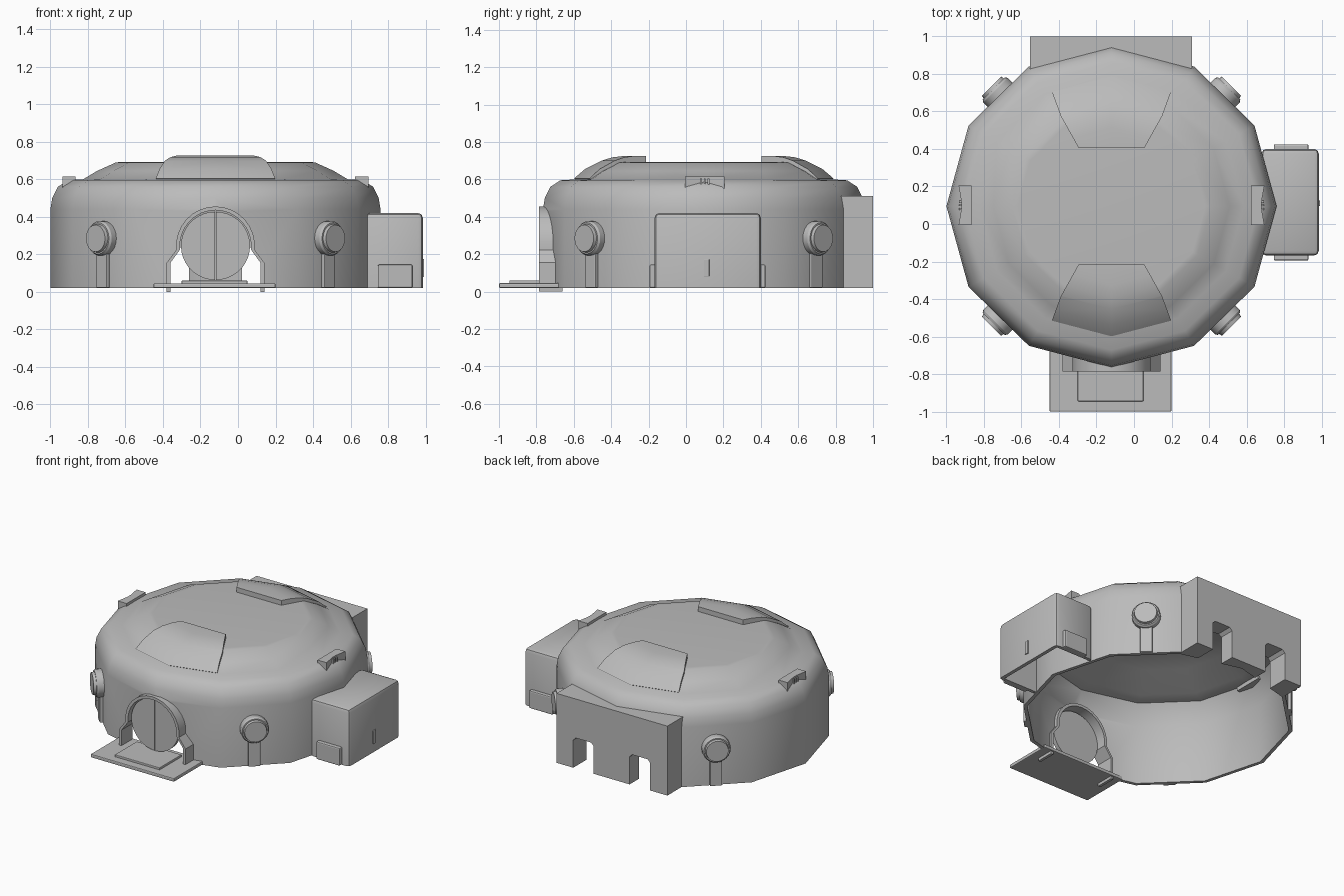
import bpy, bmesh
from math import radians, cos, sin
from mathutils import Matrix, Vector

if "Cube" in bpy.data.objects:
    bpy.data.objects.remove(bpy.data.objects["Cube"], do_unlink=True)

CX, CY = -0.12, 0.095          # centre of the round hall
SQUASH = 0.977

grey = bpy.data.materials.new("plain_grey")
grey.use_nodes = True
grey.diffuse_color = (0.5, 0.5, 0.5, 1)
grey.node_tree.nodes["Principled BSDF"].inputs["Base Color"].default_value = (0.5, 0.5, 0.5, 1)


def finish(name, bm):
    bmesh.ops.recalc_face_normals(bm, faces=bm.faces[:])
    mesh = bpy.data.meshes.new(name)
    bm.to_mesh(mesh)
    bm.free()
    mesh.materials.append(grey)
    ob = bpy.data.objects.new(name, mesh)
    bpy.context.collection.objects.link(ob)
    return ob


def select(ob):
    bpy.ops.object.select_all(action='DESELECT')
    ob.select_set(True)
    bpy.context.view_layer.objects.active = ob


def smooth(ob, angle=32):
    select(ob)
    bpy.ops.object.shade_smooth_by_angle(angle=radians(angle))


def lathe(name, profile, segs=12, matrix=None):
    """Spin an (r, z) profile around z."""
    bm = bmesh.new()
    vs = [bm.verts.new((r, 0, z)) for r, z in profile]
    es = [bm.edges.new(p) for p in zip(vs, vs[1:])]
    if profile[0][0] > 0 and profile[-1][0] > 0:
        es.append(bm.edges.new((vs[-1], vs[0])))
    bmesh.ops.spin(bm, geom=vs + es, cent=(0, 0, 0), axis=(0, 0, 1),
                   angle=radians(360), steps=segs, use_merge=True)
    bmesh.ops.remove_doubles(bm, verts=bm.verts[:], dist=1e-5)
    hall = Matrix.Translation((CX, CY, 0)) @ Matrix.Diagonal((1, SQUASH, 1, 1))
    bm.transform(matrix or hall)
    return finish(name, bm)


def prism(name, pts, a, b, axis='Y'):
    """Extrude a flat outline from a to b along an axis."""
    bm = bmesh.new()
    place = (lambda p: (p[0], a, p[1])) if axis == 'Y' else (lambda p: (p[0], p[1], a))
    face = bm.faces.new([bm.verts.new(place(p)) for p in pts])
    new = bmesh.ops.extrude_face_region(bm, geom=[face])["geom"]
    move = Vector((0, b - a, 0)) if axis == 'Y' else Vector((0, 0, b - a))
    bmesh.ops.translate(bm, vec=move, verts=[g for g in new if isinstance(g, bmesh.types.BMVert)])
    return finish(name, bm)


def box(name, lo, hi, bevel=0.0, matrix=None):
    lo, hi = Vector(lo), Vector(hi)
    bm = bmesh.new()
    bmesh.ops.create_cube(bm, size=1)
    bm.transform(Matrix.Translation((lo + hi) / 2) @ Matrix.Diagonal((*(hi - lo), 1)))
    if bevel:
        bmesh.ops.bevel(bm, geom=bm.edges[:], offset=bevel, segments=2, profile=0.5, affect='EDGES')
    if matrix:
        bm.transform(matrix)
    return finish(name, bm)


def boolean(ob, cutter, op='DIFFERENCE', keep=False):
    mod = ob.modifiers.new("cut", 'BOOLEAN')
    mod.operation, mod.object, mod.solver = op, cutter, 'EXACT'
    select(ob)
    bpy.ops.object.modifier_apply(modifier=mod.name)
    if not keep:
        bpy.data.objects.remove(cutter, do_unlink=True)


def arch(o):
    """Doorway outline: round head, splayed lower legs, grown by o."""
    head = [(cos(radians(a)) * (0.19 + o), 0.245 + sin(radians(a)) * (0.19 + o))
            for a in range(-6, 187, 12)]
    leg = 0.24 + o
    pts = [(leg, 0), (leg, 0.155)] + head + [(-leg, 0.155), (-leg, 0)]
    return [(CX + x, z) for x, z in pts]


# Hollow hall: wall, rounded shoulder, ledge and low dome
wall = [(0.88, 0.02), (0.88, 0.44), (0.87, 0.5), (0.84, 0.56), (0.785, 0.595), (0.705, 0.6)]
dome = [(0.63, 0.645), (0.53, 0.69), (0.5, 0.692), (0, 0.692)]
lining = [(0, 0.67), (0.52, 0.67), (0.69, 0.58), (0.78, 0.57), (0.855, 0.44), (0.855, 0.02)]
bm_profile = wall + dome + lining
bm_profile = bm_profile[bm_profile.index((0, 0.67)):] + bm_profile[:bm_profile.index((0, 0.67))]
hall = lathe("hall_shell", bm_profile)
boolean(hall, prism("door_cutter", [(x, z - 0.05) if z == 0 else (x, z) for x, z in arch(0.01)], -0.95, -0.4))

# Rear block with two service openings that also pass through the hall wall
rear = box("rear_block", (-0.555, 0.65, 0.02), (0.31, 1.0, 0.51))
boolean(rear, lathe("hall_core", [(0, -0.1), (0.86, -0.1), (0.86, 0.6), (0, 0.6)]))
for side in (-1, 1):
    outline = [(0.14, -0.1), (0.14, 0.215), (0.16, 0.235), (0.28, 0.235), (0.3, 0.215), (0.3, -0.1)]
    notch = prism("notch_cutter", [(CX + side * x, z) for x, z in outline], 0.5, 1.2)
    boolean(rear, notch, keep=True)
    boolean(hall, notch)
smooth(hall)

# Raised roof panels, front and back
for name, s in (("front_roof_panel", -1), ("back_roof_panel", 1)):
    panel = lathe(name, [(0, 0.68), (0.53, 0.68), (0.7, 0.598), (0.71, 0.605), (0.65, 0.655),
                         (0.56, 0.7), (0.5, 0.718), (0.43, 0.726), (0, 0.726)])
    half = [(0.175, 0.31), (0.27, 0.48), (0.325, 0.63), (0.34, 0.9)]
    outline = [(x, y) for x, y in half] + [(-x, y) for x, y in reversed(half)]
    boolean(panel, prism("panel_cutter", [(CX + x, CY + s * y) for x, y in outline], 0.5, 0.9, 'Z'),
            'INTERSECT')
    smooth(panel)

# Door frame, split round door and entrance ramp
smooth(prism("door_frame", arch(0.02) + arch(0)[::-1], -0.785, -0.66))
for name, s in (("door_leaf_a", -1), ("door_leaf_b", 1)):
    pts = [(CX + s * (0.002 + 0.182 * cos(radians(a))), 0.245 + 0.182 * sin(radians(a)))
           for a in range(-90, 91, 10)]
    smooth(prism(name, pts, -0.755, -0.725))
box("ramp", (-0.45, -1.0, 0.02), (0.2, -0.65, 0.045), 0.006)
box("ramp_step", (-0.3, -0.945, 0.04), (0.05, -0.7, 0.06), 0.004)

# Four round wall lamps on posts
lamp = [(0, 0), (0.092, 0), (0.092, 0.04), (0.084, 0.052), (0.076, 0.052), (0.072, 0.07), (0, 0.07)]
for i in range(4):
    turn = Matrix.Translation((CX, CY, 0)) @ Matrix.Rotation(radians(45 + 90 * i), 4, 'Z')
    out = turn @ Matrix.Translation((0.835, 0, 0.285)) @ Matrix.Rotation(radians(90), 4, 'Y')
    smooth(lathe(f"wall_lamp_{i + 1}", lamp, 24, out))
    box(f"lamp_post_{i + 1}", (0.82, -0.04, 0.02), (0.86, 0.04, 0.25), 0.006, turn)

# Side annex: open-bottomed box, low side panels and a door handle
annex = box("annex", (0.68, -0.168, -0.05), (0.985, 0.4, 0.42), 0.025)
boolean(annex, box("annex_cutter", (0.6, -0.145, -0.2), (0.96, 0.378, 0.395)))
boolean(annex, box("annex_base_cutter", (0.5, -0.5, -0.2), (1.2, 0.6, 0.02)))
smooth(annex)
box("annex_front_panel", (0.745, -0.195, 0.02), (0.93, -0.15, 0.145), 0.008)
box("annex_back_panel", (0.745, 0.385, 0.02), (0.93, 0.425, 0.145), 0.008)
box("annex_handle", (0.975, 0.095, 0.08), (0.992, 0.125, 0.175), 0.004)

# Shoulder clamps at both sides: waisted blocks with small ribs
for name, s in (("shoulder_clamp_a", -1), ("shoulder_clamp_b", 1)):
    outline = [(0.745, -0.105), (0.815, -0.105), (0.8, -0.02), (0.8, 0.02), (0.815, 0.105), (0.745, 0.105)]
    prism(name, [(CX + s * x, 0.1 + y) for x, y in outline], 0.545, 0.615, 'Z')
    for y in (0.08, 0.1, 0.12):
        xs = sorted((CX + s * 0.78, CX + s * 0.812))
        box(name + "_rib", (xs[0], y - 0.005, 0.555), (xs[1], y + 0.005, 0.605))
